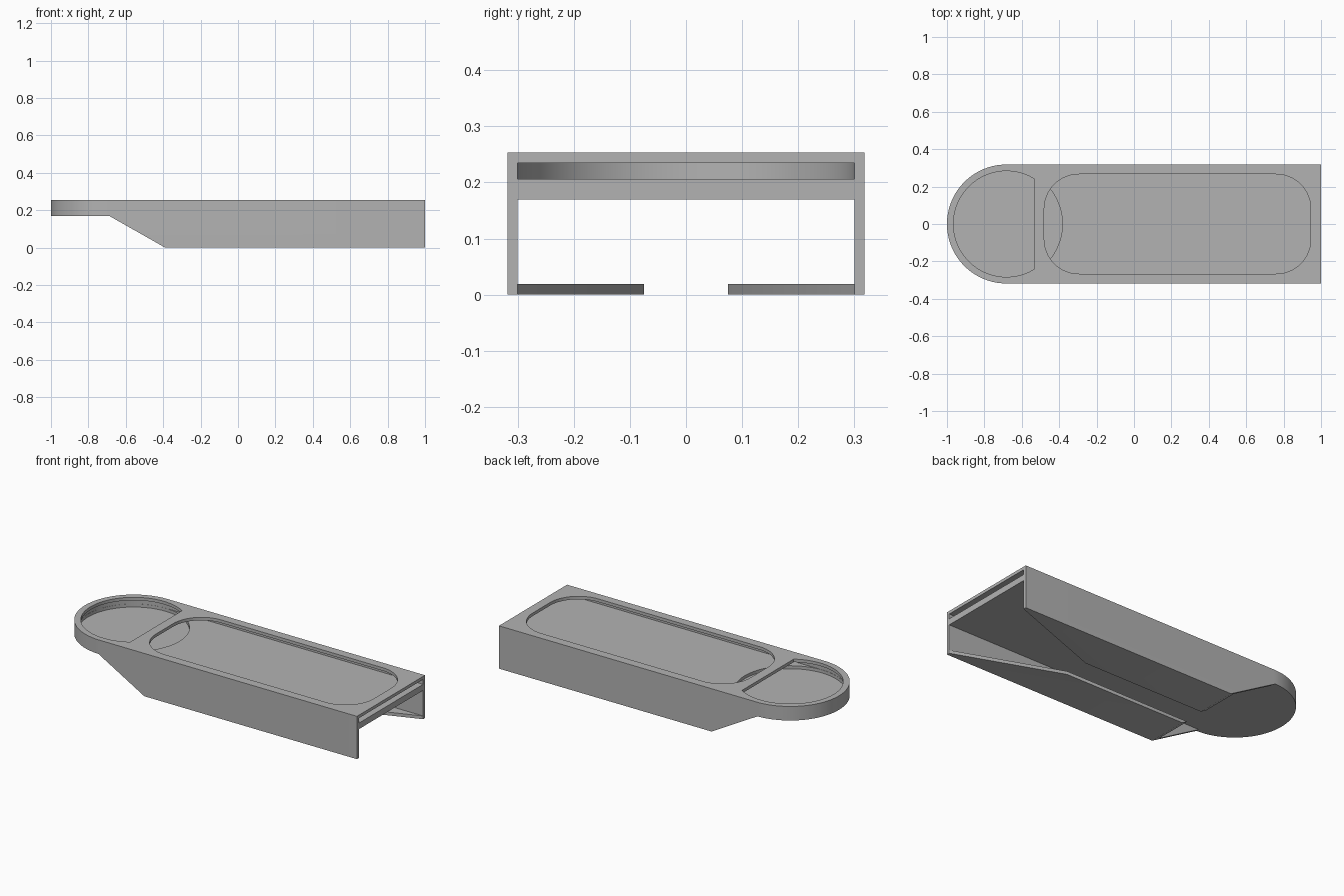
import bpy
import bmesh
from math import sin, cos, pi, radians
from mathutils import Vector

cube = bpy.data.objects.get("Cube")
if cube:
    bpy.data.objects.remove(cube, do_unlink=True)

# Main dimensions
END_X = -0.682        # centre of the rounded end
HALF_W = 0.318        # half of the body width
IN_W = 0.30           # half of the inner width
TOP = 0.253
DECK = 0.17           # underside of the tray
SLOT_LO, SLOT_HI = 0.206, 0.235
RECESS = 0.188
FLANGE = 0.019
OUT = 1.1             # cutters reach past the body

grey = bpy.data.materials.new("plain grey")
grey.use_nodes = True
colour = (0.45, 0.45, 0.45, 1)
grey.diffuse_color = colour
grey.node_tree.nodes["Principled BSDF"].inputs["Base Color"].default_value = colour


def arc(cx, cy, r, start, end, n=48):
    """Points along an arc, angles in degrees."""
    steps = [radians(start + (end - start) * i / n) for i in range(n + 1)]
    return [(cx + r * cos(a), cy + r * sin(a)) for a in steps]


def prism(name, points, lo, hi, side=False):
    """Extrude an xy outline along z, or an xz outline along y if side is set."""
    place = (lambda u, v, w: (u, w, v)) if side else (lambda u, v, w: (u, v, w))
    bm = bmesh.new()
    face = bm.faces.new([bm.verts.new(place(u, v, lo)) for u, v in points])
    new = bmesh.ops.extrude_face_region(bm, geom=[face])["geom"]
    verts = [g for g in new if isinstance(g, bmesh.types.BMVert)]
    bmesh.ops.translate(bm, verts=verts, vec=Vector(place(0, 0, hi - lo)))
    bmesh.ops.recalc_face_normals(bm, faces=bm.faces)
    mesh = bpy.data.meshes.new(name)
    bm.to_mesh(mesh)
    bm.free()
    mesh.materials.append(grey)
    obj = bpy.data.objects.new(name, mesh)
    bpy.context.collection.objects.link(obj)
    return obj


def cut(target, cutter):
    """Subtract the cutter and remove it."""
    mod = target.modifiers.new("cut", "BOOLEAN")
    mod.operation = "DIFFERENCE"
    mod.solver = "EXACT"
    mod.object = cutter
    bpy.ops.object.select_all(action="DESELECT")
    bpy.context.view_layer.objects.active = target
    target.select_set(True)
    bpy.ops.object.modifier_apply(modifier=mod.name)
    bpy.data.objects.remove(cutter, do_unlink=True)


def bullet(r, x_end):
    """Long outline with a half-round end towards -x."""
    return arc(END_X, 0, r, 90, 270, 64) + [(x_end, -r), (x_end, r)]


def rounded_rect(x0, x1, half, r):
    return (arc(x1 - r, half - r, r, 0, 90, 20) + arc(x0 + r, half - r, r, 90, 180, 20)
            + arc(x0 + r, r - half, r, 180, 270, 20) + arc(x1 - r, r - half, r, 270, 360, 20))


# Solid body with one round end
body = prism("tray_body", bullet(HALF_W, 1), 0, TOP)

# Sloped underside below the round end
slope = 0.30 / DECK
wedge = [(-OUT, -0.1), (-0.39 + 0.1 * slope, -0.1), (-0.39 - DECK * slope, DECK), (-OUT, DECK)]
cut(body, prism("slope_cutter", wedge, -0.5, 0.5, side=True))

# Channel between the side walls
channel = [(-0.8, -IN_W), (OUT, -IN_W), (OUT, IN_W), (-0.8, IN_W)]
cut(body, prism("channel_cutter", channel, FLANGE, DECK))

# Gap between the bottom flanges, flaring out towards the open end
upper = [(OUT, IN_W), (1, IN_W), (0.39, 0.075), (-0.8, 0.075)]
gap = upper + [(x, -y) for x, y in reversed(upper)]
cut(body, prism("flange_gap_cutter", gap, -0.1, 0.1))

# Sliding slot, open at the square end
cut(body, prism("slot_cutter", bullet(IN_W, OUT), SLOT_LO, SLOT_HI))

# Round recess in the slot floor
cut(body, prism("recess_cutter", arc(END_X, 0, IN_W - 0.001, 0, 360, 128)[:-1], RECESS, 0.22))

# Windows through the top wall
cut(body, prism("round_window_cutter", arc(END_X, 0, 0.283, 58.7, 301.3, 80), 0.22, 0.3))
cut(body, prism("long_window_cutter", rounded_rect(-0.48, 0.945, 0.266, 0.185), 0.22, 0.3))

bpy.ops.object.shade_smooth_by_angle(angle=radians(30))
